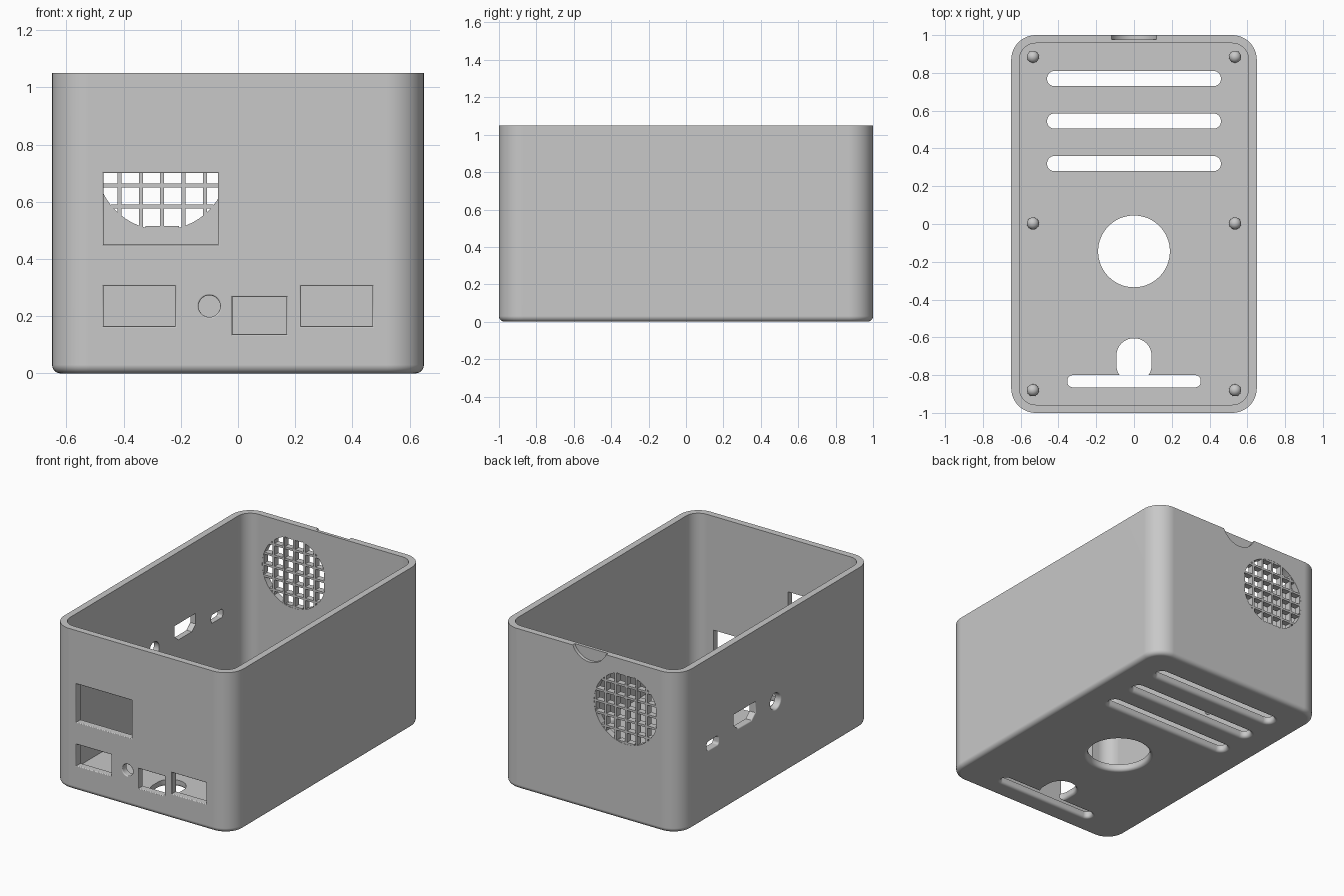
import bpy, bmesh
from math import sin, cos, pi, sqrt
from mathutils import Vector

if "Cube" in bpy.data.objects:
    bpy.data.objects.remove(bpy.data.objects["Cube"])

grey = bpy.data.materials.new("plain_grey")
grey.use_nodes = True
COLOUR = (0.58, 0.58, 0.58, 1)
grey.diffuse_color = COLOUR
grey.node_tree.nodes["Principled BSDF"].inputs["Base Color"].default_value = COLOUR

HW, HD, H, WALL, RAD, EDGE = 0.65, 1.0, 1.05, 0.043, 0.13, 0.03


# Flat outlines, counter-clockwise
def circle(u, v, r, n=48):
    return [Vector((u + r * cos(2 * pi * i / n), v + r * sin(2 * pi * i / n))) for i in range(n)]


def rect(u0, u1, v0, v1, r=0, n=8):
    if r == 0:
        return [Vector(p) for p in ((u0, v0), (u1, v0), (u1, v1), (u0, v1))]
    centres = ((u1 - r, v1 - r), (u0 + r, v1 - r), (u0 + r, v0 + r), (u1 - r, v0 + r))
    return [Vector((cu + r * cos(a), cv + r * sin(a)))
            for q, (cu, cv) in enumerate(centres)
            for a in [(q + i / n) * pi / 2 for i in range(n + 1)]]


def grow(pts, d):
    """Offset an outline outward by d with mitred corners."""
    out = []
    for i, p in enumerate(pts):
        a = (p - pts[i - 1]).normalized()
        b = (pts[(i + 1) % len(pts)] - p).normalized()
        na, nb = Vector((a.y, -a.x)), Vector((b.y, -b.x))
        out.append(p + (na + nb) * (d / (1 + na.dot(nb))))
    return out


def loft(name, rings):
    """Closed solid through a list of rings with equal point counts."""
    bm = bmesh.new()
    loops = [[bm.verts.new(p) for p in ring] for ring in rings]
    for lo, hi in zip(loops, loops[1:]):
        for i in range(len(lo)):
            bm.faces.new((lo[i - 1], lo[i], hi[i], hi[i - 1]))
    bm.faces.new(loops[0])
    bm.faces.new(loops[-1])
    bmesh.ops.recalc_face_normals(bm, faces=bm.faces)
    mesh = bpy.data.meshes.new(name)
    bm.to_mesh(mesh)
    bm.free()
    mesh.materials.append(grey)
    obj = bpy.data.objects.new(name, mesh)
    bpy.context.collection.objects.link(obj)
    return obj


def select(obj):
    bpy.ops.object.select_all(action="DESELECT")
    obj.select_set(True)
    bpy.context.view_layer.objects.active = obj


# Shell: rounded foot, outer wall, rim, inner wall, floor
def box_ring(inset, z):
    pts = rect(-HW + inset, HW - inset, -HD + inset, HD - inset, RAD - inset, 12)
    return [(p.x, p.y, z) for p in pts]


foot = [box_ring(EDGE * (1 - sin(a)), EDGE * (1 - cos(a))) for a in [i * pi / 12 for i in range(7)]]
shell = loft("case_shell", foot + [box_ring(0, H), box_ring(WALL, H), box_ring(WALL, WALL)])

# Faces to cut: outline u, v and distance w outward from the surface
FACES = {
    "front": lambda u, v, w: (u, -HD - w, v),
    "back": lambda u, v, w: (u, HD + w, v),
    "side": lambda u, v, w: (-HW - w, u, v),
    "base": lambda u, v, w: (u, v, -w),
}


def cut(face, pts, soft=0.0, depth=0.08):
    """Cut an outline into a face, with its outer edge rounded by soft."""
    place = FACES[face]
    steps = [(-depth, 0)]
    if soft:
        steps += [(soft * (sin(a) - 1), soft * (1 - cos(a))) for a in [i * pi / 8 for i in range(5)]]
    steps.append((0.03, soft))
    cutter = loft("cutter", [[place(p.x, p.y, w) for p in grow(pts, d)] for w, d in steps])
    cutter.hide_render = True
    mod = shell.modifiers.new("cut", "BOOLEAN")
    mod.operation, mod.solver, mod.object = "DIFFERENCE", "EXACT", cutter
    select(shell)
    bpy.ops.object.modifier_apply(modifier=mod.name)
    bpy.data.objects.remove(cutter)


# Front window and ports
for bounds in ((-0.47, -0.07, 0.45, 0.70), (-0.47, -0.22, 0.165, 0.305),
               (-0.02, 0.17, 0.137, 0.267), (0.22, 0.47, 0.165, 0.305)):
    cut("front", rect(*bounds), 0.006)
cut("front", circle(-0.10, 0.235, 0.038, 32), 0.006)

# Side ports: small socket, wide socket with clipped lower corners, round jack
cut("side", rect(0.59, 0.71, 0.45, 0.505, 0.015, 4), 0.008)
wide = [(0.25, 0.475), (0.39, 0.475), (0.43, 0.51), (0.43, 0.58), (0.21, 0.58), (0.21, 0.51)]
cut("side", [Vector(p) for p in wide], 0.008)
cut("side", circle(0, 0.505, 0.052, 32), 0.01)

# Floor vents, cable hole and hanging slot
for y in (0.77, 0.545, 0.32):
    cut("base", rect(-0.46, 0.46, y - 0.04, y + 0.04, 0.038), 0.022)
cut("base", circle(0, -0.145, 0.19, 64), 0.022)
cut("base", rect(-0.353, 0.353, -0.865, -0.80, 0.03), 0.018)
cut("base", rect(-0.093, 0.093, -0.84, -0.605, 0.092, 12), 0.018)

# Thumb notch in the back rim, and fan opening
cut("back", circle(0, 1.10, 0.13), depth=0.022)
FX, FZ, FR = -0.265, 0.732, 0.23
cut("back", circle(FX, FZ, FR, 64))

# Smooth shading with crisp edges
select(shell)
bpy.ops.object.shade_smooth_by_angle(angle=pi / 6)
weighted = shell.modifiers.new("even_normals", "WEIGHTED_NORMAL")
weighted.keep_sharp = True

# Fan grille bars
BAR, PITCH = 0.007, 0.0745
for k in range(-3, 4):
    off = k * PITCH
    if abs(off) > FR - 0.004:
        continue
    half = sqrt(FR * FR - off * off) + 0.004
    upright = (FX + off - BAR, FX + off + BAR, FZ - half, FZ + half)
    level = (FX - half, FX + half, FZ + off - BAR, FZ + off + BAR)
    for label, bounds, skin in (("grille_upright", upright, 0.001), ("grille_level", level, 0.0015)):
        outline = rect(*bounds)
        loft(label, [[FACES["back"](p.x, p.y, w) for p in outline] for w in (-WALL + skin, -skin)])

# Domed board pins on the floor
PIN = 0.032
for x in (-0.535, 0.535):
    for y in (-0.88, 0.003, 0.885):
        levels = [(PIN, WALL - 0.01)]
        levels += [(PIN * cos(a), 0.07 + PIN * sin(a)) for a in [i * pi / 17 for i in range(9)]]
        pin = loft("board_pin", [[(p.x, p.y, z) for p in circle(x, y, r, 24)] for r, z in levels])
        select(pin)
        bpy.ops.object.shade_smooth_by_angle(angle=pi / 6)
